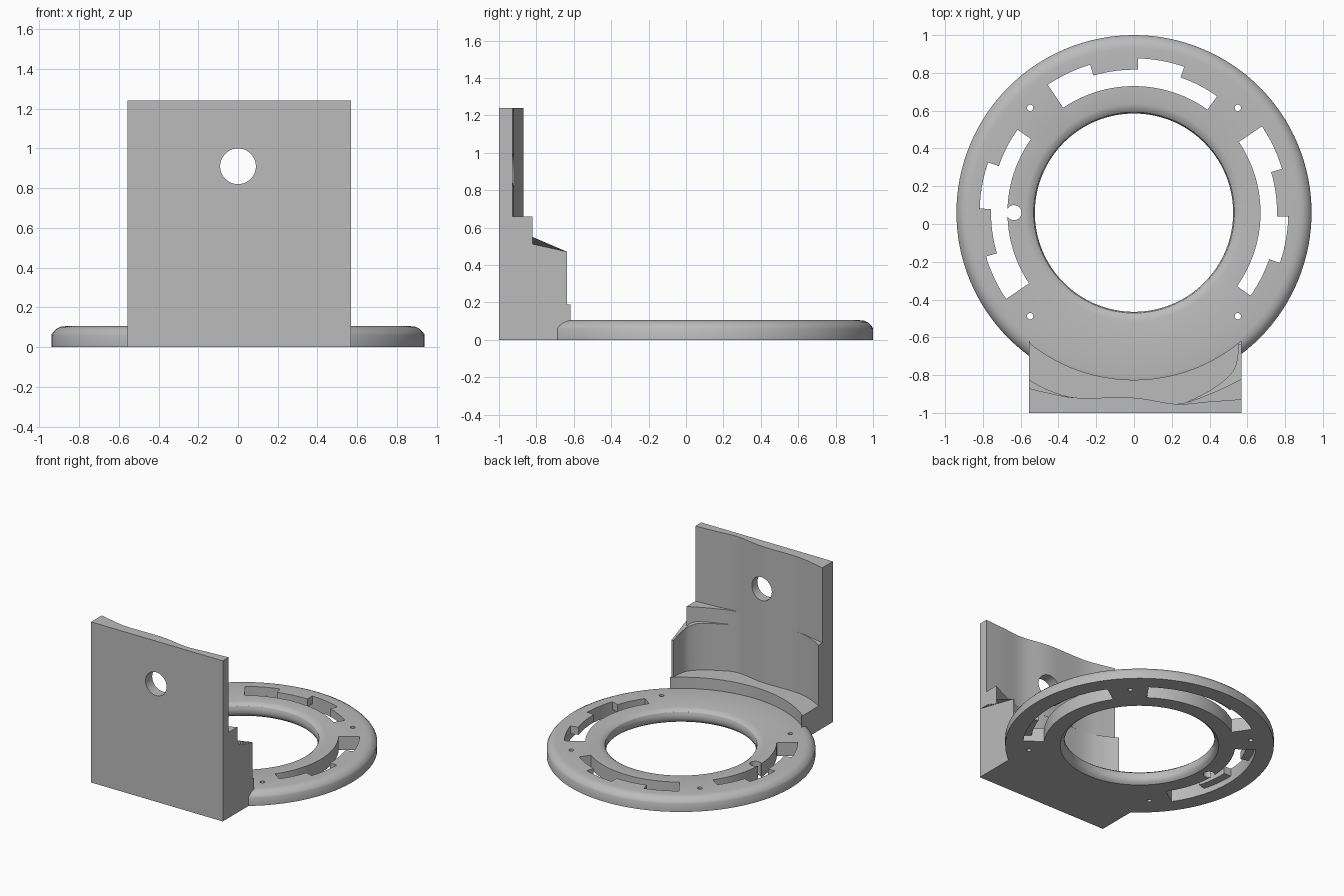
import bpy, bmesh, math

cube = bpy.data.objects.get("Cube")
if cube:
    bpy.data.objects.remove(cube, do_unlink=True)

CY = 0.06            # ring centre along y
RING_H = 0.105
X0, X1 = -0.555, 0.57  # plate sides

grey = bpy.data.materials.new("plain grey")
grey.use_nodes = True
COLOR = (0.5, 0.5, 0.5, 1)
grey.diffuse_color = COLOR
grey.node_tree.nodes["Principled BSDF"].inputs["Base Color"].default_value = COLOR


def finish(name, bm):
    bmesh.ops.recalc_face_normals(bm, faces=bm.faces)
    mesh = bpy.data.meshes.new(name)
    bm.to_mesh(mesh)
    bm.free()
    mesh.materials.append(grey)
    obj = bpy.data.objects.new(name, mesh)
    bpy.context.collection.objects.link(obj)
    return obj


def prism(name, outline, z0, z1, top=None):
    """Extrude an xy outline; top(x, y) may give a sloping upper face."""
    bm = bmesh.new()
    low = [bm.verts.new((x, y, z0)) for x, y in outline]
    high = [bm.verts.new((x, y, top(x, y) if top else z1)) for x, y in outline]
    bm.faces.new(low)
    bm.faces.new(high)
    n = len(outline)
    for i in range(n):
        j = (i + 1) % n
        bm.faces.new((low[i], low[j], high[j], high[i]))
    return finish(name, bm)


def arc(r, a0, a1, steps, cx=0, cy=CY):
    angles = [math.radians(a0 + (a1 - a0) * i / steps) for i in range(steps + 1)]
    return [(cx + r * math.cos(a), cy + r * math.sin(a)) for a in angles]


def circle(r, cx, cy, n=32):
    return arc(r, 0, 360, n, cx, cy)[:-1]


def cut(obj, cutters):
    bpy.context.view_layer.objects.active = obj
    for c in cutters:
        c.hide_render = True
        mod = obj.modifiers.new("cut", 'BOOLEAN')
        mod.operation = 'DIFFERENCE'
        mod.solver = 'EXACT'
        mod.object = c
        bpy.ops.object.modifier_apply(modifier=mod.name)
        bpy.data.objects.remove(c, do_unlink=True)


def smooth(obj, angle=30):
    bpy.ops.object.select_all(action='DESELECT')
    obj.select_set(True)
    bpy.context.view_layer.objects.active = obj
    bpy.ops.object.shade_smooth_by_angle(angle=math.radians(angle))


# Ring: rounded cross-section turned about the vertical axis
profile = [(0.94, 0), (0.94, 0.06), (0.932, 0.075), (0.915, 0.092), (0.895, 0.102),
           (0.87, RING_H), (0.575, RING_H), (0.55, 0.099), (0.532, 0.085),
           (0.525, 0.065), (0.525, 0.035), (0.535, 0.015), (0.555, 0)]
bm = bmesh.new()
SEG = 128
loops = []
for i in range(SEG):
    a = 2 * math.pi * i / SEG
    loops.append([bm.verts.new((r * math.cos(a), CY + r * math.sin(a), z)) for r, z in profile])
for i in range(SEG):
    p, q = loops[i], loops[(i + 1) % SEG]
    for k in range(len(profile)):
        m = (k + 1) % len(profile)
        bm.faces.new((p[k], q[k], q[m], p[m]))
ring = finish("mounting_ring", bm)

# Bayonet slots: stepped outer edge above, plain wide slot below
cutters = []
for turn in (-90, 0, 90):
    start, end = 54.5 + turn, 124 + turn
    inner = arc(0.67, end, start, 24)
    stops = [start, 71 + turn, 88.5 + turn, 106.5 + turn, end]
    outer = []
    for k in range(4):
        outer += arc(0.757 if k % 2 == 0 else 0.817, stops[k], stops[k + 1], 8)
    cutters.append(prism("slot_cutter", outer + inner, 0.04, 0.2))
    cutters.append(prism("slot_cutter", arc(0.817, start, end, 24) + inner, -0.1, 0.045))

# Round notch beside one slot and four screw holes
cutters.append(prism("notch_cutter", circle(0.04, -0.635, CY), -0.1, 0.2))
for sx in (-0.55, 0.55):
    for y in (0.615, -0.488):
        cutters.append(prism("screw_cutter", circle(0.017, sx, y, 16), -0.1, 0.2))
cut(ring, cutters)
smooth(ring)

# Foot joining the ring to the plate, with a front following the ring
half = math.degrees(math.asin(X1 / 0.885))
foot_edge = [(min(max(x, X0), X1), y) for x, y in arc(0.885, -90 + half, -90 - half, 40)]
foot = prism("foot", [(X0, -1), (X1, -1)] + foot_edge, 0, 0.19)
smooth(foot)


def wavy(points):
    """Ease between points for a soft back surface."""
    out = []
    for i in range(len(points) - 1):
        p = [points[max(i - 1, 0)], points[i], points[i + 1], points[min(i + 2, len(points) - 1)]]
        for s in range(6):
            t = s / 6
            out.append(tuple(0.5 * (2 * b + (c - a) * t + (2 * a - 5 * b + 4 * c - d) * t * t
                                    + (3 * b - a - 3 * c + d) * t ** 3)
                             for a, b, c, d in zip(*p)))
    return out + [points[-1]]


# Upright plate: thin upper part and a lower part thickened at the sides
middle = [(-0.3, -0.92), (0, -0.92), (0.22, -0.953)]
upper_back = wavy([(X0, -0.87), (-0.45, -0.895)] + middle + [(0.4, -0.94), (X1, -0.928)])
lower_back = wavy([(X0, -0.825), (-0.45, -0.88)] + middle + [(0.4, -0.9), (X1, -0.82)])
upper = prism("plate_upper", [(X1, -1), (X0, -1)] + upper_back, 0.66, 1.24)
lower = prism("plate_lower", [(X1, -1), (X0, -1)] + lower_back, 0.19, 0.66)

# Round hole through the plate
hole = prism("hole_cutter", circle(0.09, 0, 0.91, 48), -1.2, -0.6)
for v in hole.data.vertices:
    x, y, z = v.co
    v.co = (x, z, y)
hole.data.flip_normals()
cut(upper, [hole])
smooth(upper)
smooth(lower)

# Curved side gusset with a sloping top
gusset_back = wavy([(0.553, -0.635), (0.545, -0.72), (0.515, -0.79), (0.42, -0.87), (0.27, -0.948)])
gusset = prism("side_gusset", [(0.27, -0.99), (X1, -0.99), (X1, -0.82), (X1, -0.635)] + gusset_back,
               0.1, 0.55, lambda x, y: 0.55 - max(0, y + 0.82) * 0.43)
smooth(gusset)
